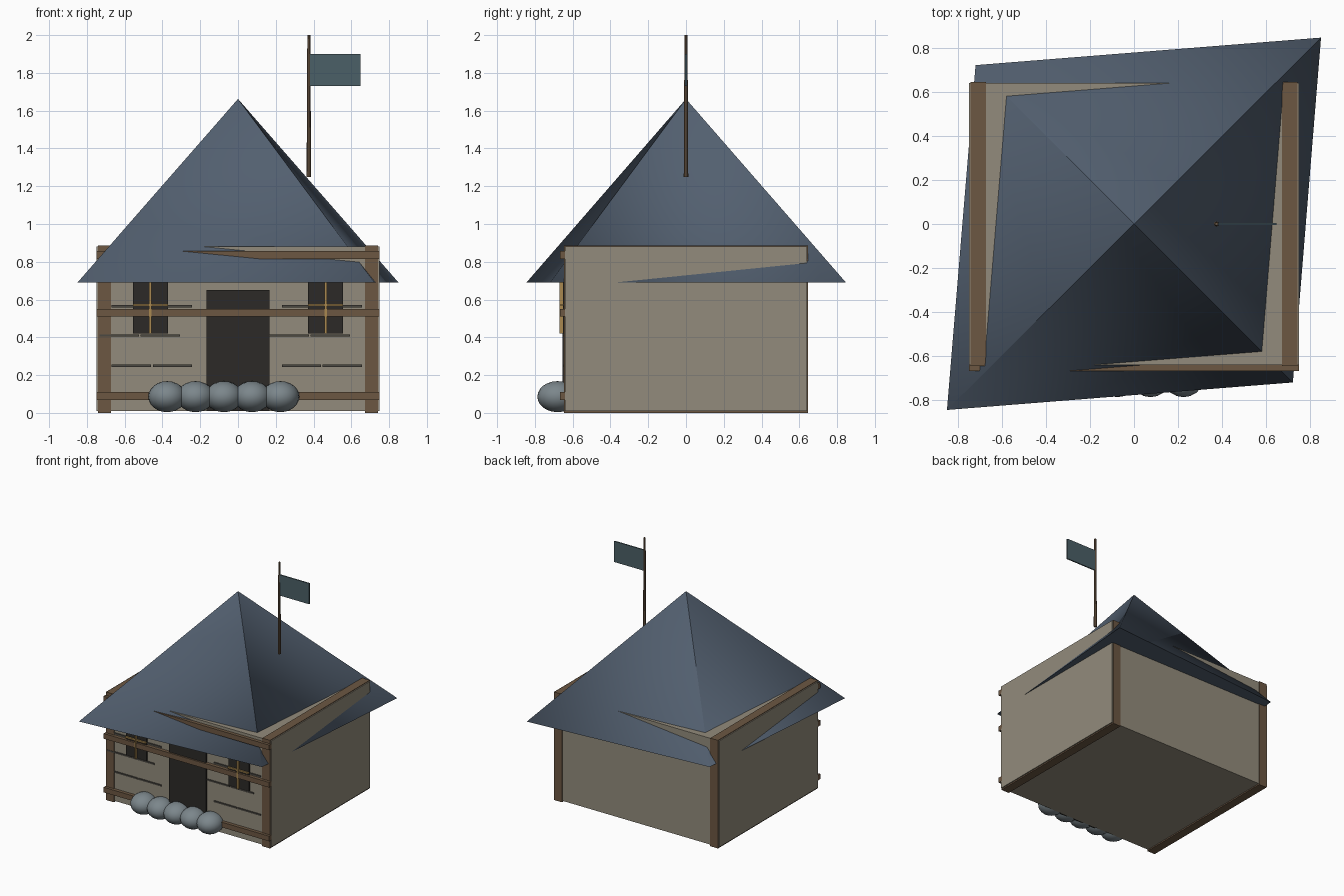
import bpy, bmesh

if "Cube" in bpy.data.objects:
    bpy.data.objects.remove(bpy.data.objects["Cube"])


def material(name, r, g, b):
    m = bpy.data.materials.new(name)
    m.diffuse_color = (r, g, b, 1)
    m.use_nodes = True
    m.node_tree.nodes["Principled BSDF"].inputs["Base Color"].default_value = m.diffuse_color
    return m


PLASTER = material("plaster", 0.29, 0.26, 0.20)
WOOD = material("timber", 0.15, 0.095, 0.055)
SLATE = material("slate", 0.085, 0.115, 0.16)
DARK = material("dark_opening", 0.025, 0.023, 0.02)
GROOVE = material("mortar_line", 0.07, 0.065, 0.055)
GOLD = material("window_bar", 0.40, 0.25, 0.08)
STONE = material("stone", 0.20, 0.24, 0.26)
CLOTH = material("cloth", 0.07, 0.115, 0.135)


def finish(name, bm, mat, smooth=False):
    me = bpy.data.meshes.new(name)
    bmesh.ops.recalc_face_normals(bm, faces=bm.faces)
    bm.to_mesh(me)
    bm.free()
    for p in me.polygons:
        p.use_smooth = smooth
    me.materials.append(mat)
    ob = bpy.data.objects.new(name, me)
    bpy.context.collection.objects.link(ob)
    return ob


def box(name, x, y, z, mat):
    """Box from (min, max) ranges on each axis."""
    bm = bmesh.new()
    bmesh.ops.create_cube(bm, size=1)
    for v in bm.verts:
        v.co = [sum(r) / 2 + c * (r[1] - r[0]) for r, c in zip((x, y, z), v.co)]
    return finish(name, bm, mat)


# walls and full-depth corner timbers
box("walls", (-0.75, 0.75), (-0.64, 0.64), (0.01, 0.88), PLASTER)
for side, x in (("left", -0.707), ("right", 0.707)):
    box(side + "_corner_timber", (x - 0.035, x + 0.035), (-0.646, 0.646), (0, 0.885), WOOD)

# front cross beams
for i, z in enumerate((0.09, 0.53, 0.836)):
    box(f"front_beam_{i}", (-0.75, 0.75), (-0.668, -0.63), (z - 0.021, z + 0.021), WOOD)

# door
box("door", (-0.168, 0.168), (-0.655, -0.63), (0.012, 0.65), DARK)

# windows with crossed bars
for side, x in (("left", -0.464), ("right", 0.464)):
    box(side + "_window", (x - 0.093, x + 0.093), (-0.652, -0.63), (0.42, 0.72), DARK)
    box(side + "_window_upright", (x - 0.006, x + 0.006), (-0.671, -0.645), (0.42, 0.72), GOLD)
    box(side + "_window_crossbar", (x - 0.093, x + 0.093), (-0.665, -0.645), (0.565, 0.577), GOLD)

# mortar lines on the front wall
for row, z in enumerate((0.25, 0.41, 0.565)):
    shift = -0.064 if row == 1 else 0
    for col, x in enumerate((-0.565, -0.347, 0.336, 0.552)):
        c = x + shift
        box(f"mortar_{row}_{col}", (c - 0.104, c + 0.104), (-0.648, -0.63),
            (z - 0.006, z + 0.006), GROOVE)

# skewed four-sided roof: own peak vertex per slope, shared eave corners, flat underside
corners = [(-0.85, -0.845), (0.722, -0.72), (0.85, 0.847), (-0.72, 0.722)]
bm = bmesh.new()
eave = [bm.verts.new((x, y, 0.69)) for x, y in corners]
for i in range(4):
    bm.faces.new((eave[i], eave[(i + 1) % 4], bm.verts.new((0, 0, 1.662))))
finish("roof", bm, SLATE, True)
bm = bmesh.new()
cap = bm.faces.new([bm.verts.new((x, y, 0.69)) for x, y in reversed(corners)])
under = finish("roof_underside", bm, SLATE)
if under.data.polygons[0].normal.z > 0:
    under.data.flip_normals()

# row of boulders by the door
for i in range(5):
    bm = bmesh.new()
    bmesh.ops.create_uvsphere(bm, u_segments=20, v_segments=12, radius=1)
    for v in bm.verts:
        v.co = (-0.375 + 0.15 * i + v.co.x * 0.1, -0.68 + v.co.y * 0.107, 0.086 + v.co.z * 0.082)
    finish(f"boulder_{i}", bm, STONE, True)

# flag on a tapered pole
bm = bmesh.new()
bmesh.ops.create_cone(bm, cap_ends=True, segments=8, radius1=0.012, radius2=0.008, depth=0.75)
bmesh.ops.translate(bm, verts=bm.verts, vec=(0.375, 0, 1.625))
pole = finish("flag_pole", bm, WOOD)
box("flag", (0.38, 0.648), (-0.005, 0.005), (1.73, 1.9), CLOTH)
